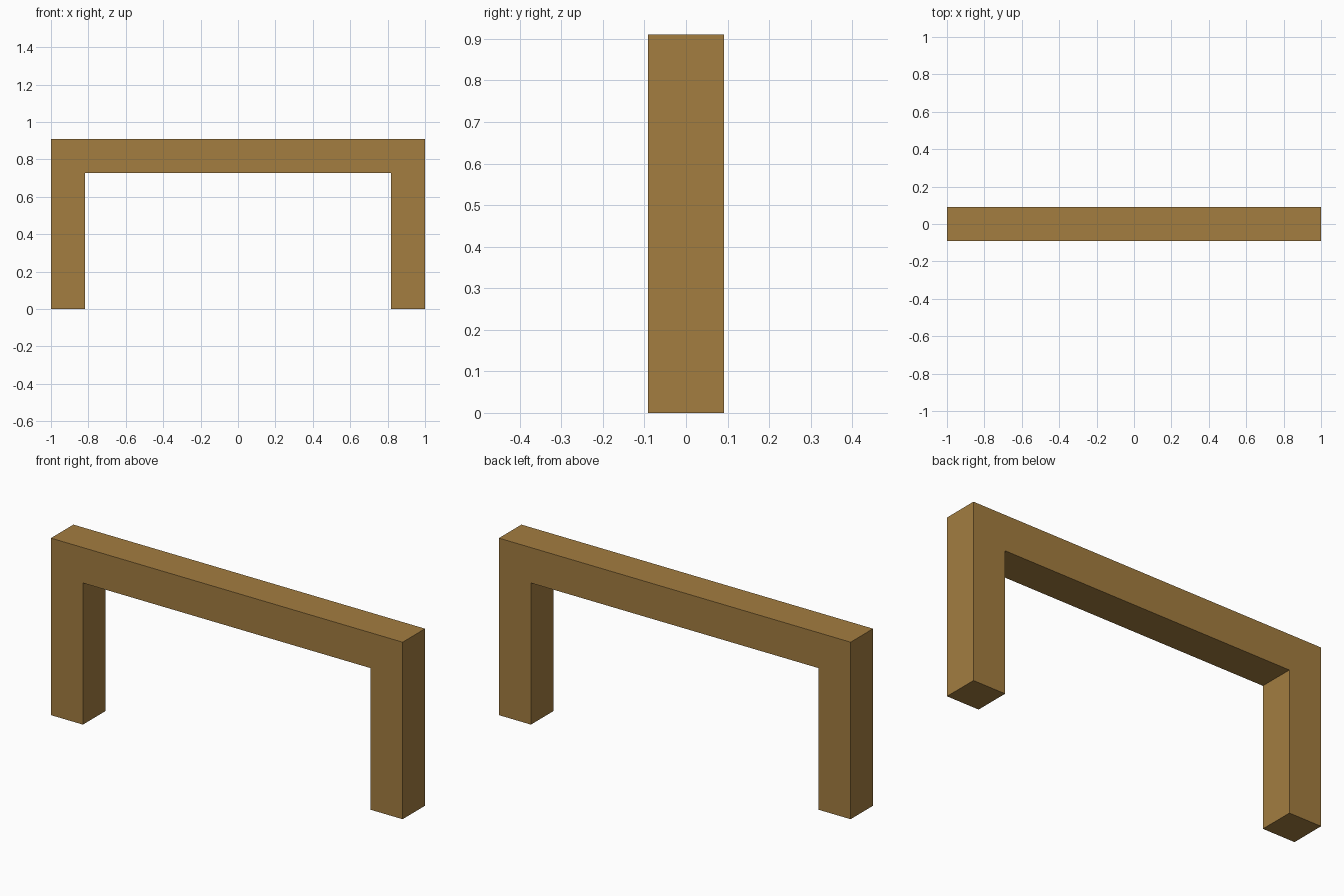
import bpy
import bmesh

cube = bpy.data.objects.get("Cube")
if cube:
    bpy.data.objects.remove(cube, do_unlink=True)

HALF_W = 1.0      # half of the overall width
HEIGHT = 0.91
BEAM = 0.182      # square section of legs and crossbar

# Wood material
wood = bpy.data.materials.new("warm_brown_wood")
wood.use_nodes = True
colour = (0.366, 0.205, 0.051, 1.0)
wood.diffuse_color = colour
wood.node_tree.nodes["Principled BSDF"].inputs["Base Color"].default_value = colour

# Arch outline: right half, mirrored to make the left half
inner_x, inner_z = HALF_W - BEAM, HEIGHT - BEAM
half = [(inner_x, inner_z), (inner_x, 0), (HALF_W, 0), (HALF_W, HEIGHT)]
outline = half + [(-x, z) for x, z in reversed(half)]

# Extrude the outline through the depth
bm = bmesh.new()
front = bm.faces.new([bm.verts.new((x, -BEAM / 2, z)) for x, z in outline])
extruded = bmesh.ops.extrude_face_region(bm, geom=[front])["geom"]
back_verts = [v for v in extruded if isinstance(v, bmesh.types.BMVert)]
bmesh.ops.translate(bm, verts=back_verts, vec=(0, BEAM, 0))
bmesh.ops.recalc_face_normals(bm, faces=bm.faces)

mesh = bpy.data.meshes.new("arch_frame")
bm.to_mesh(mesh)
bm.free()
mesh.materials.append(wood)
arch = bpy.data.objects.new("arch_frame", mesh)
bpy.context.collection.objects.link(arch)
